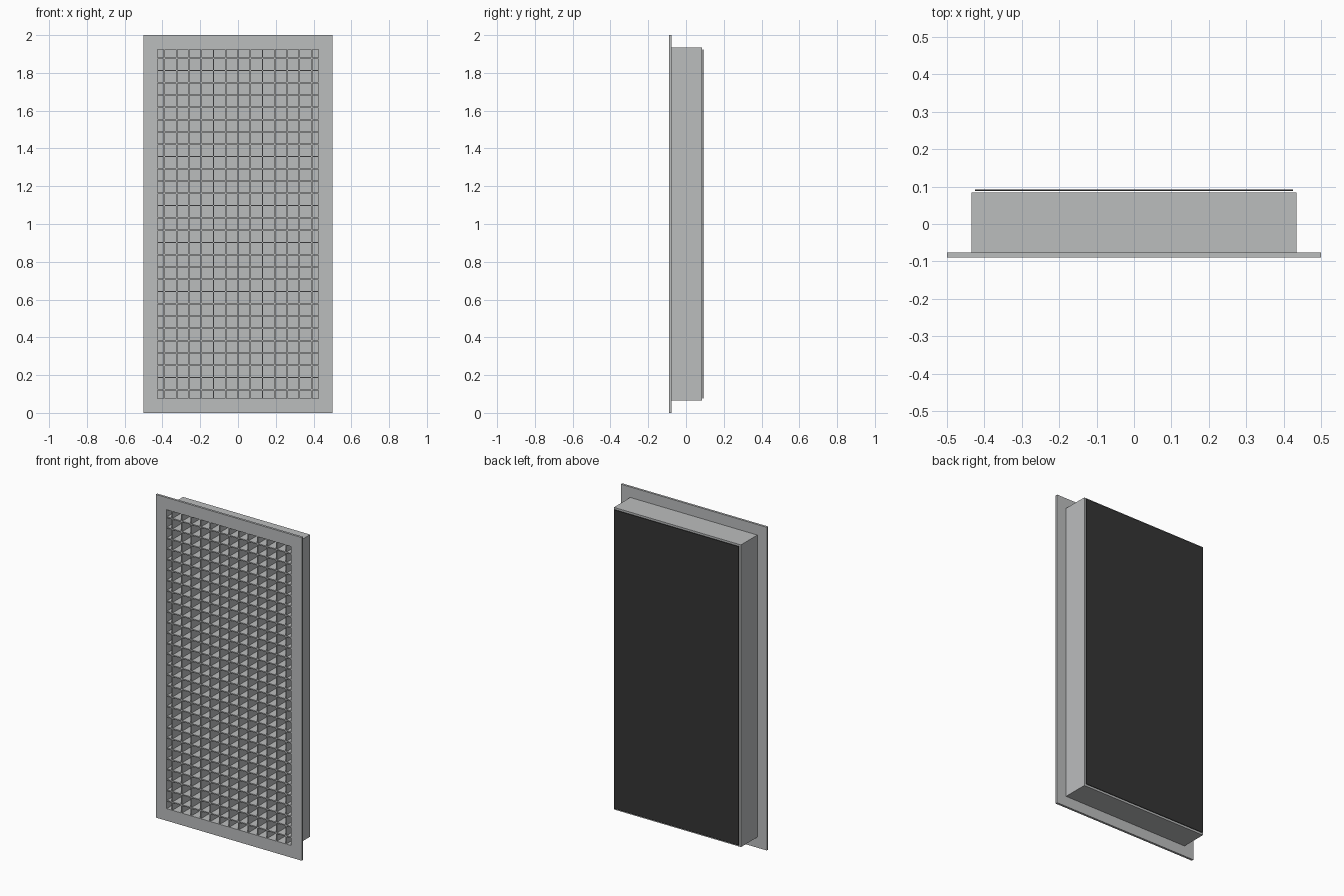
import bpy, bmesh

if "Cube" in bpy.data.objects:
    bpy.data.objects.remove(bpy.data.objects["Cube"])

def material(name, rgb):
    m = bpy.data.materials.new(name)
    m.diffuse_color = (*rgb, 1)
    m.use_nodes = True
    m.node_tree.nodes["Principled BSDF"].inputs["Base Color"].default_value = m.diffuse_color
    return m

GREY = material("light_grey_metal", (0.5, 0.51, 0.515))
DARK = material("dark_backing", (0.035, 0.035, 0.035))

def build(name, boxes, mat):
    """One object made of axis-aligned boxes given as (x0, x1, y0, y1, z0, z1)."""
    bm = bmesh.new()
    for x0, x1, y0, y1, z0, z1 in boxes:
        cube = bmesh.ops.create_cube(bm, size=1)
        for v in cube["verts"]:
            v.co = ((x0 + x1) / 2 + v.co.x * (x1 - x0),
                    (y0 + y1) / 2 + v.co.y * (y1 - y0),
                    (z0 + z1) / 2 + v.co.z * (z1 - z0))
    return finish(name, bm, mat)

def finish(name, bm, mat):
    bmesh.ops.recalc_face_normals(bm, faces=bm.faces)
    me = bpy.data.meshes.new(name)
    bm.to_mesh(me)
    bm.free()
    me.materials.append(mat)
    ob = bpy.data.objects.new(name, me)
    bpy.context.collection.objects.link(ob)
    return ob

def ring(name, hx, hz, ix, iz, y0, y1, mat):
    """Rectangular frame with mitred corners, centred on z = 1."""
    bm = bmesh.new()
    signs = [(-1, -1), (1, -1), (1, 1), (-1, 1)]
    profile = [(hx, hz, y0), (hx, hz, y1), (ix, iz, y1), (ix, iz, y0)]
    loops = [[bm.verts.new((sx * w, y, 1 + sz * h)) for w, h, y in profile]
             for sx, sz in signs]
    for i in range(4):
        a, b = loops[i], loops[(i + 1) % 4]
        for j in range(4):
            k = (j + 1) % 4
            bm.faces.new((a[j], b[j], b[k], a[k]))
    return finish(name, bm, mat)

IX, IZ = 0.425, 0.925          # half size of the opening
STEP, T = 0.065, 0.007         # blade spacing and thickness

# Front flange and the duct sleeve behind it
ring("front_flange", 0.5, 1.0, IX, IZ, -0.09, -0.076, GREY)
ring("duct_sleeve", 0.435, 0.935, IX, IZ, -0.076, 0.084, GREY)

# Egg-crate grid of vertical and horizontal blades
xs = [(i - 6) * STEP for i in range(13)]
zs = [1 + (i - 13.5) * STEP for i in range(28)]
build("vertical_blades",
      [(x - T / 2, x + T / 2, -0.088, 0.08, 1 - IZ, 1 + IZ) for x in xs], GREY)
build("horizontal_blades",
      [(-IX, IX, -0.087, 0.08, z - T / 2, z + T / 2) for z in zs], GREY)

# Grey panel seen through the cells, and the dark backing sheet
build("inner_panel", [(-IX, IX, 0.08, 0.084, 1 - IZ, 1 + IZ)], GREY)
build("back_sheet", [(-IX, IX, 0.088, 0.092, 1 - IZ, 1 + IZ)], DARK)
